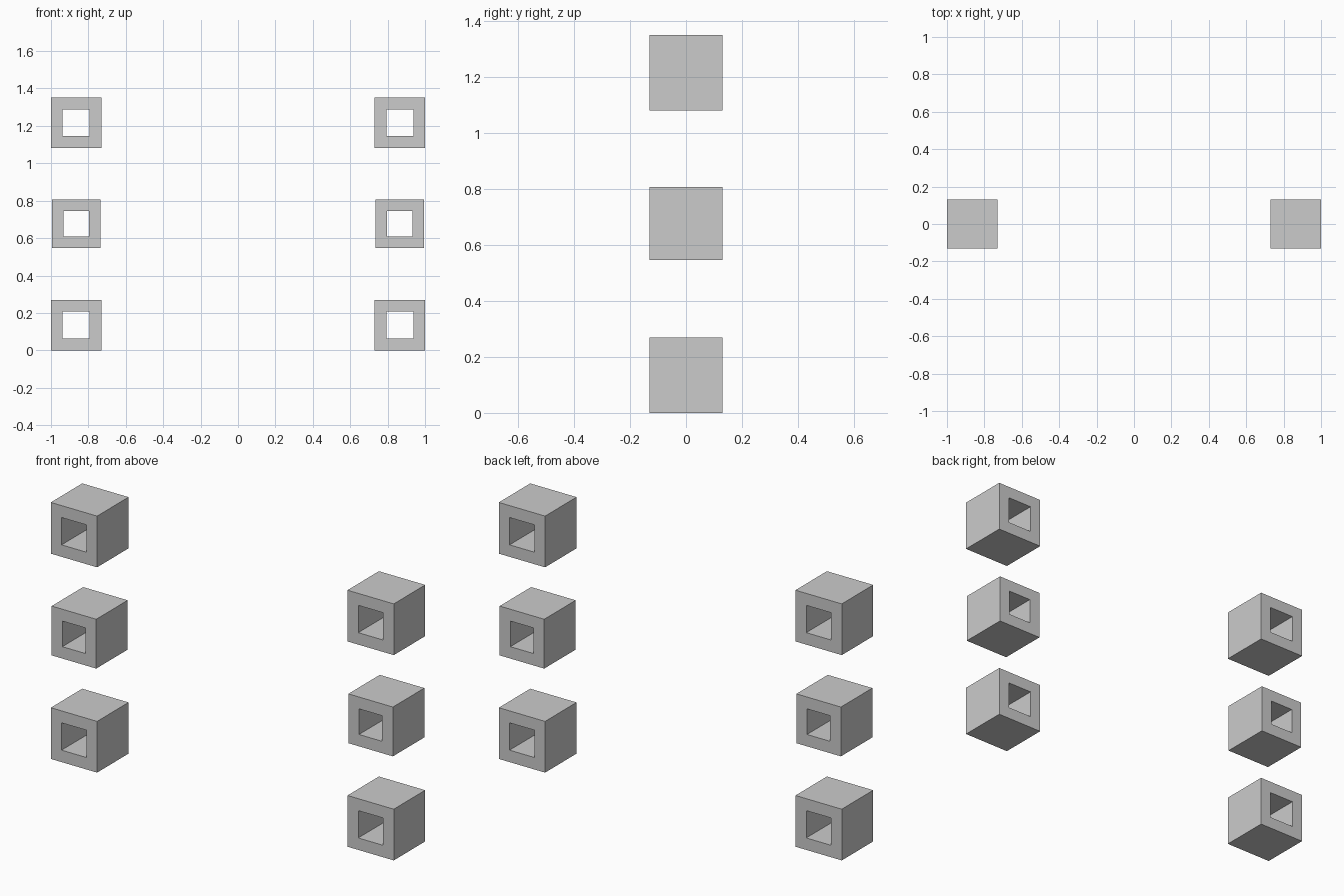
import bpy, bmesh

if "Cube" in bpy.data.objects:
    bpy.data.objects.remove(bpy.data.objects["Cube"])

DEPTH = 0.262


def square_tube(name, x, z, size, hole):
    """Square block with a square hole running front to back."""
    bm = bmesh.new()
    rings = []
    for y in (-DEPTH / 2, DEPTH / 2):
        for half in (size / 2, hole / 2):
            rings.append([bm.verts.new((x + sx * half, y, z + sz * half))
                          for sx, sz in ((-1, -1), (1, -1), (1, 1), (-1, 1))])
    front_out, front_in, back_out, back_in = rings
    for a, b in ((front_out, front_in), (back_out, back_in),
                 (front_out, back_out), (front_in, back_in)):
        for i in range(4):
            j = (i + 1) % 4
            bm.faces.new((a[i], a[j], b[j], b[i]))
    bmesh.ops.recalc_face_normals(bm, faces=bm.faces)
    mesh = bpy.data.meshes.new(name)
    bm.to_mesh(mesh)
    bm.free()
    obj = bpy.data.objects.new(name, mesh)
    bpy.context.collection.objects.link(obj)
    return obj


# Two columns of three blocks; the middle block is slightly smaller
rows = (("lower", 0.135, 0.27, 0.144),
        ("middle", 0.677, 0.26, 0.135),
        ("upper", 1.217, 0.27, 0.144))
for side, x in (("left", -0.865), ("right", 0.865)):
    for level, z, size, hole in rows:
        square_tube(f"{level}_{side}_block", x, z, size, hole)
